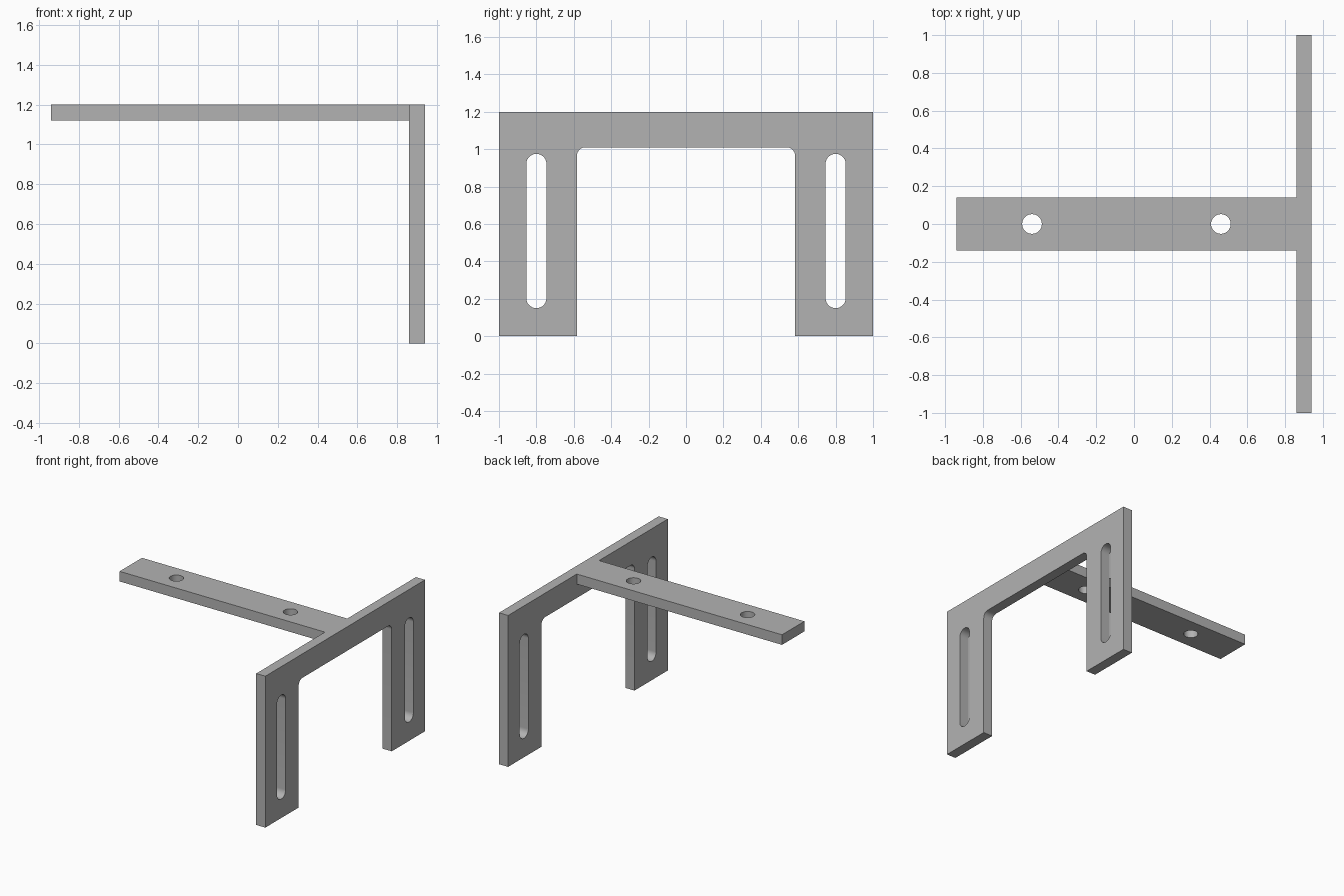
import bpy, bmesh
from math import cos, sin, pi, radians
from mathutils import Matrix

cube = bpy.data.objects.get("Cube")
if cube:
    bpy.data.objects.remove(cube, do_unlink=True)

THICK = 0.08
TOP = 1.2

steel = bpy.data.materials.new("grey_steel")
steel.use_nodes = True
colour = (0.45, 0.45, 0.45, 1)
steel.diffuse_color = colour
steel.node_tree.nodes["Principled BSDF"].inputs["Base Color"].default_value = colour


def arc(cx, cy, r, start, end, steps):
    """Points along an arc, angles in degrees."""
    angles = [radians(start + (end - start) * i / steps) for i in range(steps + 1)]
    return [(cx + r * cos(a), cy + r * sin(a)) for a in angles]


def circle(cx, cy, r):
    return arc(cx, cy, r, 0, 360, 40)[:-1]


def slot(cx, low, high, r):
    return arc(cx, high - r, r, 0, 180, 20) + arc(cx, low + r, r, 180, 360, 20)


def flat_part(name, loops, matrix):
    """Fill an outline with holes and extrude it to sheet thickness."""
    curve = bpy.data.curves.new(name, "CURVE")
    curve.dimensions = "2D"
    curve.fill_mode = "BOTH"
    curve.extrude = THICK / 2
    for loop in loops:
        spline = curve.splines.new("POLY")
        spline.points.add(len(loop) - 1)
        for point, (x, y) in zip(spline.points, loop):
            point.co = (x, y, 0, 1)
        spline.use_cyclic_u = True
    helper = bpy.data.objects.new(name + "_outline", curve)
    mesh = bpy.data.meshes.new_from_object(helper)
    bpy.data.objects.remove(helper)

    bm = bmesh.new()
    bm.from_mesh(mesh)
    bmesh.ops.remove_doubles(bm, verts=bm.verts, dist=0.0001)
    bm.transform(matrix)
    bmesh.ops.recalc_face_normals(bm, faces=bm.faces)
    bm.to_mesh(mesh)
    bm.free()
    mesh.materials.clear()
    mesh.materials.append(steel)
    obj = bpy.data.objects.new(name, mesh)
    bpy.context.collection.objects.link(obj)
    bpy.ops.object.select_all(action="DESELECT")
    obj.select_set(True)
    bpy.context.view_layer.objects.active = obj
    bpy.ops.object.shade_smooth_by_angle(angle=radians(30))
    return obj


# Upright plate: U-shaped outline with filleted inner corners and two slots
inner, under, fillet = 0.583, 1.01, 0.045
right_half = [(1, TOP), (1, 0), (inner, 0)]
right_half += arc(inner - fillet, under - fillet, fillet, 0, 90, 10)
left_half = [(-x, y) for x, y in reversed(right_half)]
slots = [slot(side * 0.8, 0.15, 0.975, 0.054) for side in (-1, 1)]
upright = Matrix(((0, 0, 1, 0.9), (1, 0, 0, 0), (0, 1, 0, 0), (0, 0, 0, 1)))
flat_part("mounting_plate", [right_half + left_half] + slots, upright)

# Horizontal arm with two screw holes, butted against the plate
arm_outline = [(-0.94, -0.14), (0.86, -0.14), (0.86, 0.14), (-0.94, 0.14)]
holes = [circle(x, 0, 0.052) for x in (-0.54, 0.46)]
flat_part("support_arm", [arm_outline] + holes,
          Matrix.Translation((0, 0, TOP - THICK / 2)))
